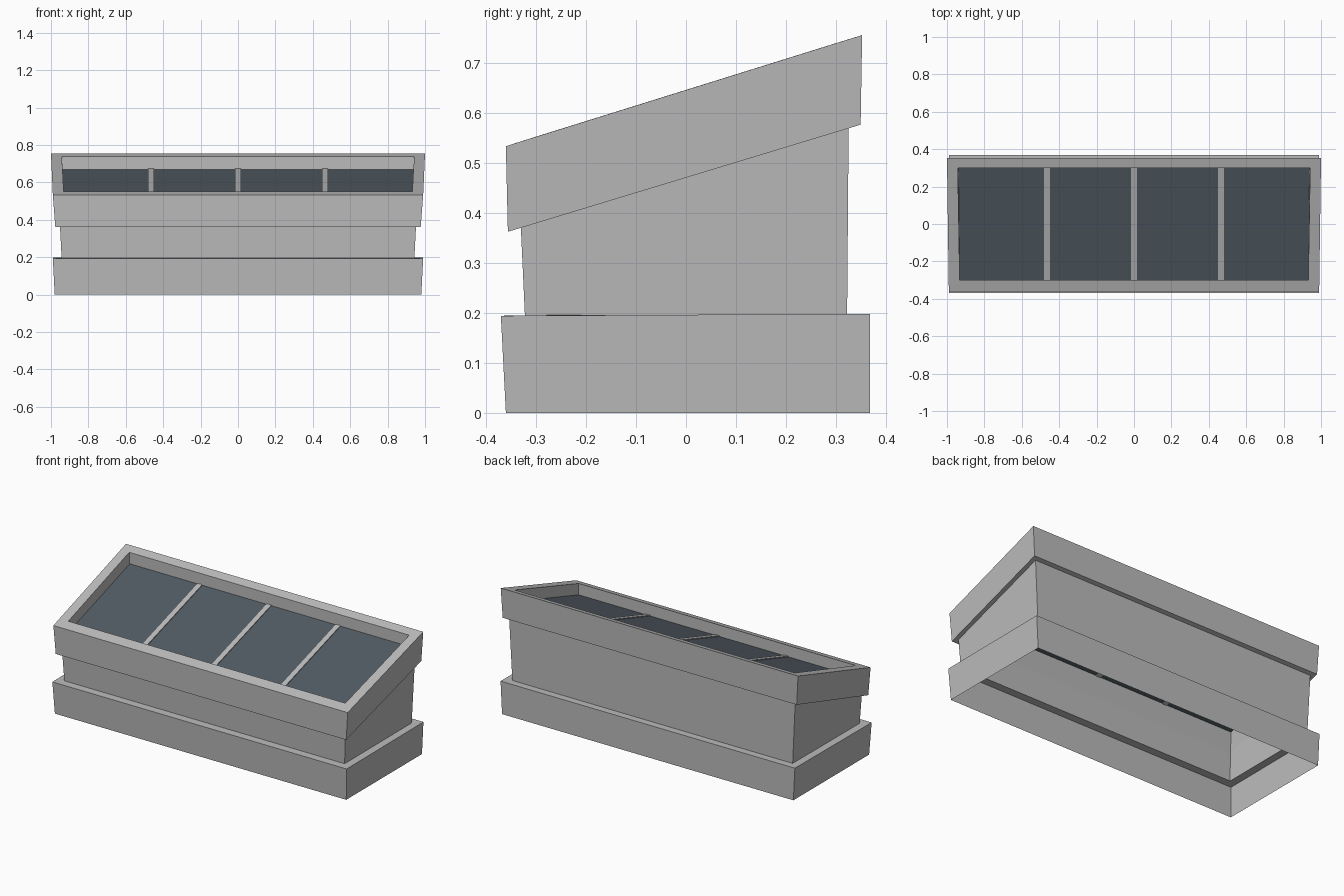
import bpy, math

cube = bpy.data.objects.get("Cube")
if cube:
    bpy.data.objects.remove(cube, do_unlink=True)


def material(name, color):
    m = bpy.data.materials.new(name)
    m.use_nodes = True
    m.diffuse_color = (*color, 1)
    bsdf = m.node_tree.nodes["Principled BSDF"]
    bsdf.inputs["Base Color"].default_value = (*color, 1)
    bsdf.inputs["Roughness"].default_value = 0.7
    return m


grey = material("grey_frame", (0.5, 0.5, 0.5))
slate = material("dark_slate_glass", (0.082, 0.105, 0.127))


def ring(front, back):
    """Rectangular ring from (half width, y, z) of its front and back edges."""
    (fx, fy, fz), (bx, by, bz) = front, back
    return [(-fx, fy, fz), (fx, fy, fz), (bx, by, bz), (-bx, by, bz)]


def make(name, verts, faces, mat):
    mesh = bpy.data.meshes.new(name)
    mesh.from_pydata(verts, [], faces)
    mesh.materials.append(mat)
    obj = bpy.data.objects.new(name, mesh)
    bpy.context.collection.objects.link(obj)
    return obj


def loft(name, rings, mat):
    """Open shell joining consecutive rings with four quads each."""
    verts = [v for r in rings for v in r]
    faces = []
    for k in range(len(rings) - 1):
        a, b = 4 * k, 4 * k + 4
        for i in range(4):
            j = (i + 1) % 4
            faces.append((a + i, a + j, b + j, b + i))
    return make(name, verts, faces, mat)


# Shared edges between the parts
body_foot = ring((0.943, -0.322, 0.195), (0.943, 0.322, 0.197))
body_top = ring((0.952, -0.33, 0.370), (0.962, 0.325, 0.569))
glass_edge = ring((0.932, -0.30, 0.483), (0.938, 0.30, 0.670))

# Plinth: open underneath, with a ledge on top
loft("plinth", [
    ring((0.98, -0.36, 0), (0.98, 0.368, 0)),
    ring((0.99, -0.37, 0.194), (0.99, 0.368, 0.198)),
    body_foot], grey)

# Flaring hollow body with a sloped top
loft("body", [body_foot, body_top], grey)

# Sloped upper frame: lining, underside, outer wall, rim and inner wall
loft("upper_frame", [
    glass_edge,
    body_top,
    ring((0.977, -0.356, 0.362), (0.989, 0.349, 0.576)),
    ring((0.99, -0.36, 0.533), (1.0, 0.352, 0.755)),
    ring((0.932, -0.30, 0.552), (0.942, 0.30, 0.739)),
    glass_edge], grey)

# Recessed glass panel
make("glass_panel", glass_edge, [(0, 1, 2, 3)], slate)

# Dividing bars lying along the glass
rise, run = 0.670 - 0.483, 0.60
for name, x in (("right_bar", -0.465), ("middle_bar", 0), ("left_bar", 0.465)):
    bpy.ops.mesh.primitive_cube_add(size=1, location=(x, 0, 0.5765))
    bar = bpy.context.object
    bar.name = name
    bar.scale = (0.03, math.hypot(rise, run), 0.009)
    bar.rotation_euler.x = math.atan2(rise, run)
    bar.data.materials.append(grey)
